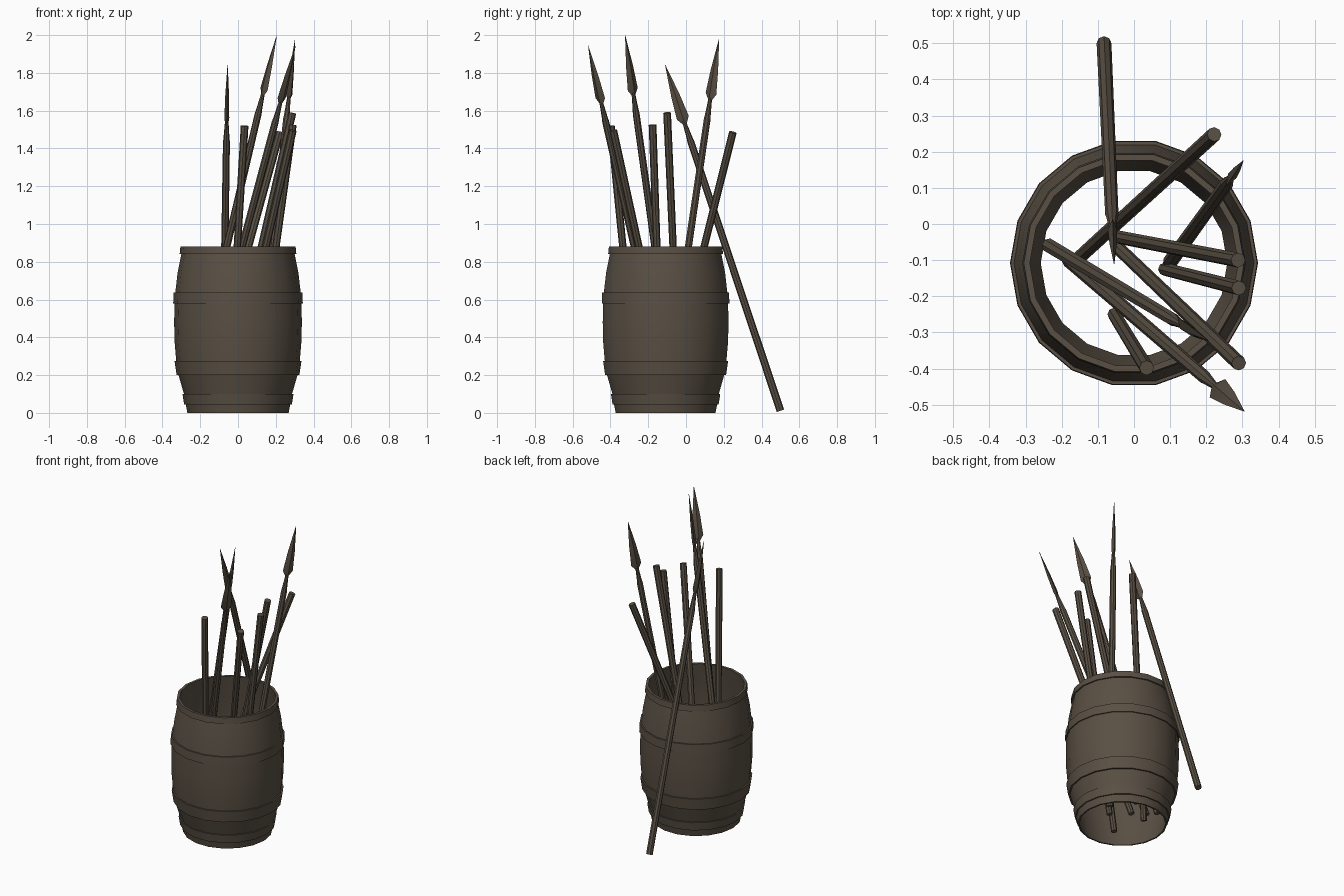
import bpy, bmesh, math
from mathutils import Matrix, Vector

if "Cube" in bpy.data.objects:
    bpy.data.objects.remove(bpy.data.objects["Cube"])

wood = bpy.data.materials.new("dark_brown")
wood.diffuse_color = (0.10, 0.079, 0.057, 1)
wood.use_nodes = True
wood.node_tree.nodes["Principled BSDF"].inputs["Base Color"].default_value = wood.diffuse_color


def finish(bm, name, angle):
    bmesh.ops.recalc_face_normals(bm, faces=bm.faces)
    me = bpy.data.meshes.new(name)
    bm.to_mesh(me)
    bm.free()
    me.materials.append(wood)
    ob = bpy.data.objects.new(name, me)
    bpy.context.collection.objects.link(ob)
    bpy.ops.object.select_all(action='DESELECT')
    ob.select_set(True)
    bpy.context.view_layer.objects.active = ob
    bpy.ops.object.shade_smooth_by_angle(angle=math.radians(angle))
    return ob


def loft(bm, rings, sides, mat=Matrix(), closed=False):
    """Skin elliptical rings (z, rx, ry); closed joins last ring to first."""
    loops = []
    for z, rx, ry in rings:
        loops.append([bm.verts.new(mat @ Vector((
            rx * math.cos(math.tau * i / sides),
            ry * math.sin(math.tau * i / sides), z))) for i in range(sides)])
    pairs = list(zip(loops, loops[1:]))
    if closed:
        pairs.append((loops[-1], loops[0]))
    for a, b in pairs:
        for i in range(sides):
            j = (i + 1) % sides
            bm.faces.new((a[i], a[j], b[j], b[i]))
    if not closed:
        bm.faces.new(loops[0][::-1])
        bm.faces.new(loops[-1])


# Barrel: open at both ends, raised hoops, thin wall
profile = [
    (0.0, .268), (.045, .277), (.045, .285), (.10, .294), (.10, .286),
    (.20, .315), (.20, .325), (.275, .336), (.275, .327), (.38, .336),
    (.48, .338), (.58, .336), (.58, .343), (.637, .341), (.637, .332),
    (.74, .32), (.84, .300), (.84, .309), (.88, .305),
    (.88, .288), (.74, .308), (.58, .324), (.40, .324), (.20, .303), (0.0, .258)]
bm = bmesh.new()
loft(bm, [(z, r, r) for z, r in profile], 18,
     Matrix.Translation((0, -.108, 0)), closed=True)
finish(bm, "barrel", 28)


def frame(bottom, top, length, wide):
    """Placement whose z axis ends at top and whose x axis follows wide."""
    dx, dy = top[0] - bottom[0], top[1] - bottom[1]
    axis = Vector((dx, dy, math.sqrt(length**2 - dx*dx - dy*dy))).normalized()
    w = Vector((wide[0], wide[1], 0))
    x = (w - axis * w.dot(axis)).normalized()
    y = axis.cross(x)
    m = Matrix((x, y, axis)).transposed().to_4x4()
    m.translation = Vector(top) - axis * length
    return m


R = .0205
# Spears with leaf shaped heads: lower end, tip, blade width direction
spears = [
    ((-.18, -.10), (.305, -.518, 1.945), (.65, .76)),
    ((-.235, -.06), (.205, -.322, 1.998), (.6, -.8)),
    ((.10, -.105), (.302, .175, 1.98), (.5, .85)),
    ((-.083, .50), (-.055, -.11, 1.842), (0, 1)),
]
for n, (low, tip, wide) in enumerate(spears, 1):
    m = frame(low, tip, 1.93, wide)
    bm = bmesh.new()
    loft(bm, [(0, R, R), (1.5, .0185, .0185), (1.52, .016, .016),
              (1.62, .009, .009)], 8, m)
    loft(bm, [(1.60, .010, .008), (1.635, .033, .013), (1.76, .023, .010),
              (1.93, .0008, .0008)], 4, m)
    finish(bm, f"spear_{n}", 30)

# Plain shafts: lower end, upper end
shafts = [
    ((-.165, -.105), (.222, .248, 1.485)),
    ((-.05, -.035), (.288, -.10, 1.588)),
    ((.085, -.125), (.29, -.177, 1.525)),
    ((-.04, -.07), (.29, -.385, 1.495)),
    ((-.055, -.25), (.035, -.398, 1.52)),
]
for n, (low, top) in enumerate(shafts, 1):
    bm = bmesh.new()
    loft(bm, [(0, .0185, .0185), (1.5, R, R)], 8, frame(low, top, 1.5, (1, 0)))
    finish(bm, f"shaft_{n}", 30)
